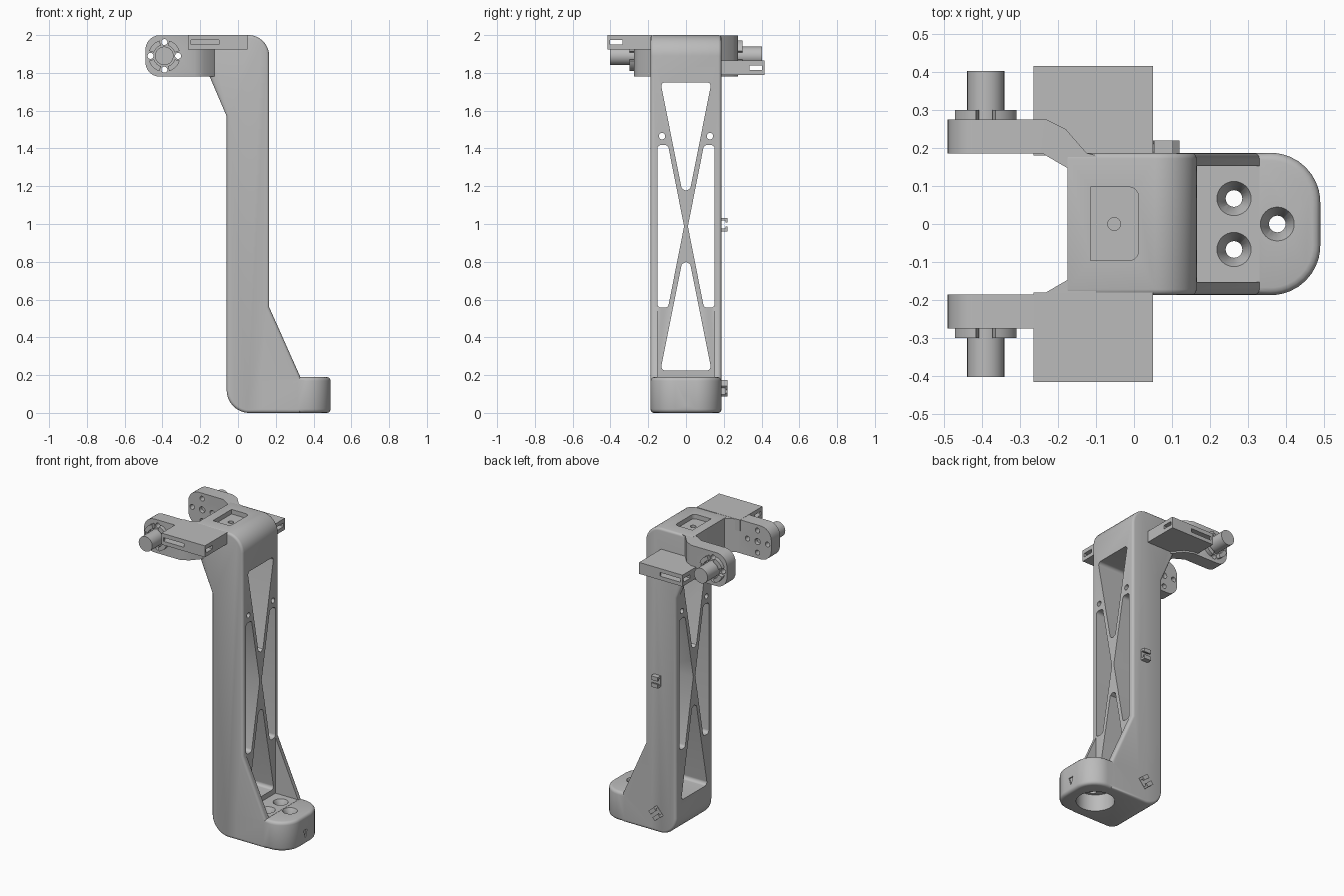
import bpy, bmesh
from math import sin, cos, tan, pi, radians
from mathutils import Vector, Matrix

if "Cube" in bpy.data.objects:
    bpy.data.objects.remove(bpy.data.objects["Cube"], do_unlink=True)

grey = bpy.data.materials.new("plain_grey")
grey.use_nodes = True
grey.diffuse_color = (0.5, 0.5, 0.5, 1)
grey.node_tree.nodes["Principled BSDF"].inputs["Base Color"].default_value = (0.5, 0.5, 0.5, 1)


def fillet(corners, n=6):
    """Round polygon corners given as (u, v, radius)."""
    out = []
    for i, (u, v, r) in enumerate(corners):
        p = Vector((u, v))
        if r == 0:
            out.append(p)
            continue
        a = (Vector(corners[i - 1][:2]) - p).normalized()
        b = (Vector(corners[(i + 1) % len(corners)][:2]) - p).normalized()
        h = a.angle(b) / 2
        c = p + (a + b).normalized() * r / sin(h)
        s, e = p + a * r / tan(h) - c, p + b * r / tan(h) - c
        out += [c + s.lerp(e, k / n).normalized() * r for k in range(n + 1)]
    return out


def prism(name, pts, axis, lo, hi, bevel=0, pick=None):
    """Extrude a 2D outline along an axis, optionally bevelling picked edges."""
    place = {"x": lambda u, v, w: (w, u, v),
             "y": lambda u, v, w: (u, w, v),
             "z": lambda u, v, w: (u, v, w)}[axis]
    bm = bmesh.new()
    rings = [[bm.verts.new(place(p[0], p[1], w)) for p in pts] for w in (lo, hi)]
    for ring in rings:
        bm.faces.new(ring)
    for i in range(len(pts)):
        bm.faces.new((rings[0][i - 1], rings[0][i], rings[1][i], rings[1][i - 1]))
    bmesh.ops.recalc_face_normals(bm, faces=bm.faces)
    if bevel:
        edges = [e for e in bm.edges if pick(*e.verts)]
        bmesh.ops.bevel(bm, geom=edges, offset=bevel, segments=6 if bevel > 0.05 else 3,
                        profile=0.5, affect='EDGES', clamp_overlap=True)
    mesh = bpy.data.meshes.new(name)
    bm.to_mesh(mesh)
    bm.free()
    mesh.materials.append(grey)
    ob = bpy.data.objects.new(name, mesh)
    bpy.context.collection.objects.link(ob)
    return ob


def box(name, x0, x1, y0, y1, z0, z1):
    return prism(name, [(x0, y0), (x1, y0), (x1, y1), (x0, y1)], "z", z0, z1)


def circle(u, v, r, n=32):
    return [(u + r * cos(2 * pi * k / n), v + r * sin(2 * pi * k / n)) for k in range(n)]


def combine(ob, tool, op='DIFFERENCE'):
    """Apply a boolean and discard the tool."""
    bpy.context.view_layer.objects.active = ob
    mod = ob.modifiers.new("bool", 'BOOLEAN')
    mod.operation, mod.object, mod.solver = op, tool, 'EXACT'
    bpy.ops.object.modifier_apply(modifier=mod.name)
    bpy.data.objects.remove(tool, do_unlink=True)


def cone(x, y, z0, z1, r0, r1):
    bm = bmesh.new()
    bmesh.ops.create_cone(bm, cap_ends=True, segments=32, radius1=r0, radius2=r1, depth=z1 - z0,
                          matrix=Matrix.Translation((x, y, (z0 + z1) / 2)))
    mesh = bpy.data.meshes.new("cone_cut")
    bm.to_mesh(mesh)
    bm.free()
    mesh.materials.append(grey)
    ob = bpy.data.objects.new("cone_cut", mesh)
    bpy.context.collection.objects.link(ob)
    return ob


W = 0.187      # half width of the column
MID = 0.9875   # height of the truss crossing
parts = []

# Column with its gussets
profile = fillet([(0.33, 0, 0), (0.33, 0.19, 0), (0.165, 0.56, 0), (0.165, 2, 0.11),
                  (-0.175, 2, 0), (-0.175, 1.78, 0), (-0.15, 1.78, 0), (-0.06, 1.57, 0),
                  (-0.06, 0, 0.12)], 10)
column = prism("column", profile, "y", -W, W, 0.015,
               lambda a, b: abs(a.co.y - b.co.y) < 1e-4)
parts.append(column)

# Rounded foot
plan = fillet([(0.12, -W, 0), (0.49, -W, 0.13), (0.49, W, 0.13), (0.12, W, 0)], 10)
foot = prism("foot", plan, "z", 0, 0.19, 0.02, lambda a, b: abs(a.co.z - b.co.z) < 1e-4)
combine(column, foot, 'UNION')

# Open space between the gusset plates
combine(column, box("gap", 0.166, 0.4, -0.152, 0.152, 0.191, 0.6))
combine(column, box("gap", -0.3, -0.061, -0.152, 0.152, 1.5, 1.779))

# Truss windows and small round holes
for s in (1, -1):
    tri = [(-0.135, MID + s * 0.7625, 0.02), (0.135, MID + s * 0.7625, 0.02),
           (0, MID + s * 0.085, 0.025)]
    combine(column, prism("window", fillet(tri), "x", -0.5, 0.5))
    side = [(s * 0.152, MID - 0.43, 0.02), (s * 0.152, MID + 0.43, 0.02),
            (s * 0.095, MID + 0.43, 0.02), (s * 0.01, MID, 0), (s * 0.095, MID - 0.43, 0.02)]
    combine(column, prism("window", fillet(side), "x", -0.5, 0.164 + 0.1))
    combine(column, prism("hole", circle(s * 0.127, 1.465, 0.017, 20), "x", -0.5, 0.5))

# Socket under the foot and countersunk screw holes
combine(column, prism("socket", circle(0.3, 0, 0.115, 48), "z", -0.1, 0.11))
for x, y in ((0.263, 0.067), (0.263, -0.067), (0.377, 0)):
    combine(column, prism("screw", circle(x, y, 0.022, 24), "z", 0.05, 0.3))
    combine(column, cone(x, y, 0.14, 0.195, 0.02, 0.047))

# Arrow mark on the foot, shallow pocket on the top
combine(column, prism("arrow", [(-0.018, 0.095), (0.018, 0.095), (0, 0.04)], "x", 0.483, 0.6))
pocket = fillet([(-0.115, -0.096, 0), (0.012, -0.096, 0.025), (0.012, 0.097, 0.025),
                 (-0.115, 0.097, 0)])
combine(column, prism("pocket", pocket, "z", 1.97, 2.1))
combine(column, prism("dimple", circle(-0.052, 0, 0.017, 20), "z", 1.94, 2.1))

PX, PZ = -0.39, 1.89   # pivot axis
for s, label in ((1, "back"), (-1, "front")):
    # Fork arm with a rounded end
    outline = [(-0.1, 0.147), (-0.175, 0.147), (-0.24, 0.185), (-0.49, 0.185), (-0.49, 0.275),
               (-0.23, 0.275), (-0.18, 0.25), (-0.125, 0.187), (-0.1, 0.18)]
    arm = prism(label + "_arm", [(x, s * y) for x, y in outline], "z", 1.78, 1.999, 0.075,
                lambda a, b: a.co.x < -0.48 and b.co.x < -0.48 and abs(a.co.y - b.co.y) > 0.01)
    for k in range(4):
        u, v = PX + 0.073 * cos(k * pi / 2), PZ + 0.073 * sin(k * pi / 2)
        combine(arm, prism("hole", circle(u, v, 0.016, 20), "y", -0.5, 0.5))
    combine(arm, prism("bore", circle(PX, PZ, 0.02, 20), "y", s * 0.15, s * 0.21))
    parts.append(arm)

    # Pivot pin and the four lugs around it
    parts.append(prism(label + "_pin", circle(PX, PZ, 0.049), "y", s * 0.27, s * 0.403))
    for k in range(4):
        angles = [pi / 4 + k * pi / 2 + radians(d) for d in range(-27, 28, 9)]
        lug = [(PX + r * cos(a), PZ + r * sin(a))
               for r, run in ((0.085, angles), (0.058, angles[::-1])) for a in run]
        parts.append(prism(f"{label}_lug_{k + 1}", lug, "y", s * 0.27, s * 0.3))

    # Slotted side wing
    z0 = 1.79 if s > 0 else 1.925
    zm = z0 + 0.037
    wing = box(label + "_wing", -0.265, 0.05, *sorted((s * 0.18, s * 0.415)), z0, z0 + 0.075)
    combine(wing, box("slot", -0.5, 0.5, *sorted((s * 0.335, s * 0.402)), zm - 0.012, zm + 0.012))
    combine(wing, box("groove", -0.25, -0.1, *sorted((s * 0.36, s * 0.5)), zm - 0.012, zm + 0.012))
    parts.append(wing)

# Cable clips on the back side
for label, z, turn in (("upper", 0.997, 0), ("lower", 0.13, 40)):
    clip = box(label + "_clip", -0.025, 0.025, W - 0.005, 0.22, -0.036, 0.036)
    combine(clip, box("gap", -0.1, 0.1, W + 0.002, 0.21, -0.022, 0.022))
    combine(clip, box("mouth", -0.1, 0.1, 0.2, 0.3, -0.01, 0.01))
    clip.data.transform(Matrix.Translation((0.077, 0, z)) @ Matrix.Rotation(radians(turn), 4, 'Y'))
    parts.append(clip)

# Smooth rounded surfaces, keep crisp edges
bpy.ops.object.select_all(action='DESELECT')
for ob in parts:
    ob.select_set(True)
bpy.context.view_layer.objects.active = column
bpy.ops.object.shade_smooth_by_angle(angle=radians(32))
